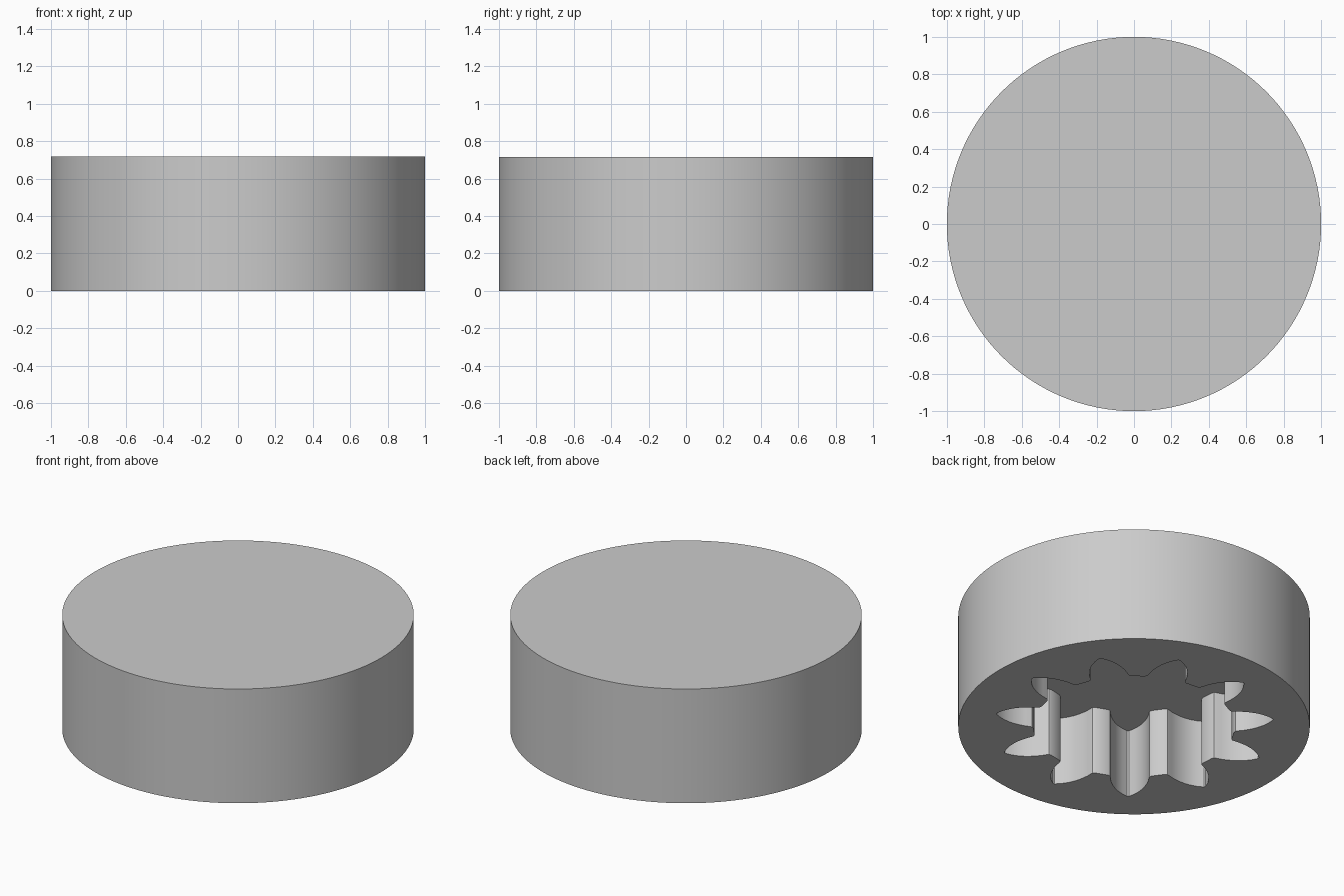
import bpy, bmesh
from math import sin, cos, radians, tau

cube = bpy.data.objects.get("Cube")
if cube:
    bpy.data.objects.remove(cube, do_unlink=True)

RADIUS, HEIGHT, DEPTH = 1.0, 0.717, 0.43
TEETH, FIRST_TOOTH, SIDES = 11, radians(134.2), 128

# Half of one tooth: radius and half angle in degrees, tip to root
FLANK = [(0.795, 0.4), (0.77, 2.6), (0.74, 4.7), (0.71, 6.4), (0.68, 7.8),
         (0.65, 9.0), (0.62, 10.0), (0.595, 10.6), (0.58, 11.2), (0.573, 12.6)]


def polar(r, a):
    return (r * cos(a), r * sin(a))


def gear_outline():
    points = []
    for i in range(TEETH):
        centre = FIRST_TOOTH + i * tau / TEETH
        points += [polar(r, centre - radians(a)) for r, a in reversed(FLANK)]
        points += [polar(r, centre + radians(a)) for r, a in FLANK]
    return points


def add_loop(bm, points, z):
    verts = [bm.verts.new((x, y, z)) for x, y in points]
    edges = [bm.edges.new((v, verts[i - 1])) for i, v in enumerate(verts)]
    return verts, edges


def add_wall(bm, low, high):
    for i in range(len(low)):
        bm.faces.new((low[i - 1], low[i], high[i], high[i - 1]))


bm = bmesh.new()
circle = [polar(RADIUS, i * tau / SIDES) for i in range(SIDES)]
gear = gear_outline()

# Outer drum with a closed top
rim_low, rim_edges = add_loop(bm, circle, 0)
rim_high, _ = add_loop(bm, circle, HEIGHT)
add_wall(bm, rim_low, rim_high)
bm.faces.new(rim_high)

# Gear-shaped socket with a closed ceiling
socket_low, socket_edges = add_loop(bm, gear, 0)
socket_high, _ = add_loop(bm, gear, DEPTH)
add_wall(bm, socket_low, socket_high)
bm.faces.new(socket_high)

# Underside between the rim and the socket
bmesh.ops.triangle_fill(bm, use_beauty=True, edges=rim_edges + socket_edges,
                        normal=(0, 0, -1))
bmesh.ops.recalc_face_normals(bm, faces=bm.faces[:])

mesh = bpy.data.meshes.new("gear_socket_cap")
bm.to_mesh(mesh)
bm.free()
cap = bpy.data.objects.new("gear_socket_cap", mesh)
bpy.context.collection.objects.link(cap)

# Plain grey
grey = bpy.data.materials.new("light_grey")
grey.use_nodes = True
colour = (0.6, 0.6, 0.6, 1)
grey.diffuse_color = colour
grey.node_tree.nodes["Principled BSDF"].inputs["Base Color"].default_value = colour
mesh.materials.append(grey)

bpy.ops.object.select_all(action="DESELECT")
cap.select_set(True)
bpy.context.view_layer.objects.active = cap
bpy.ops.object.shade_smooth_by_angle(angle=radians(30))
